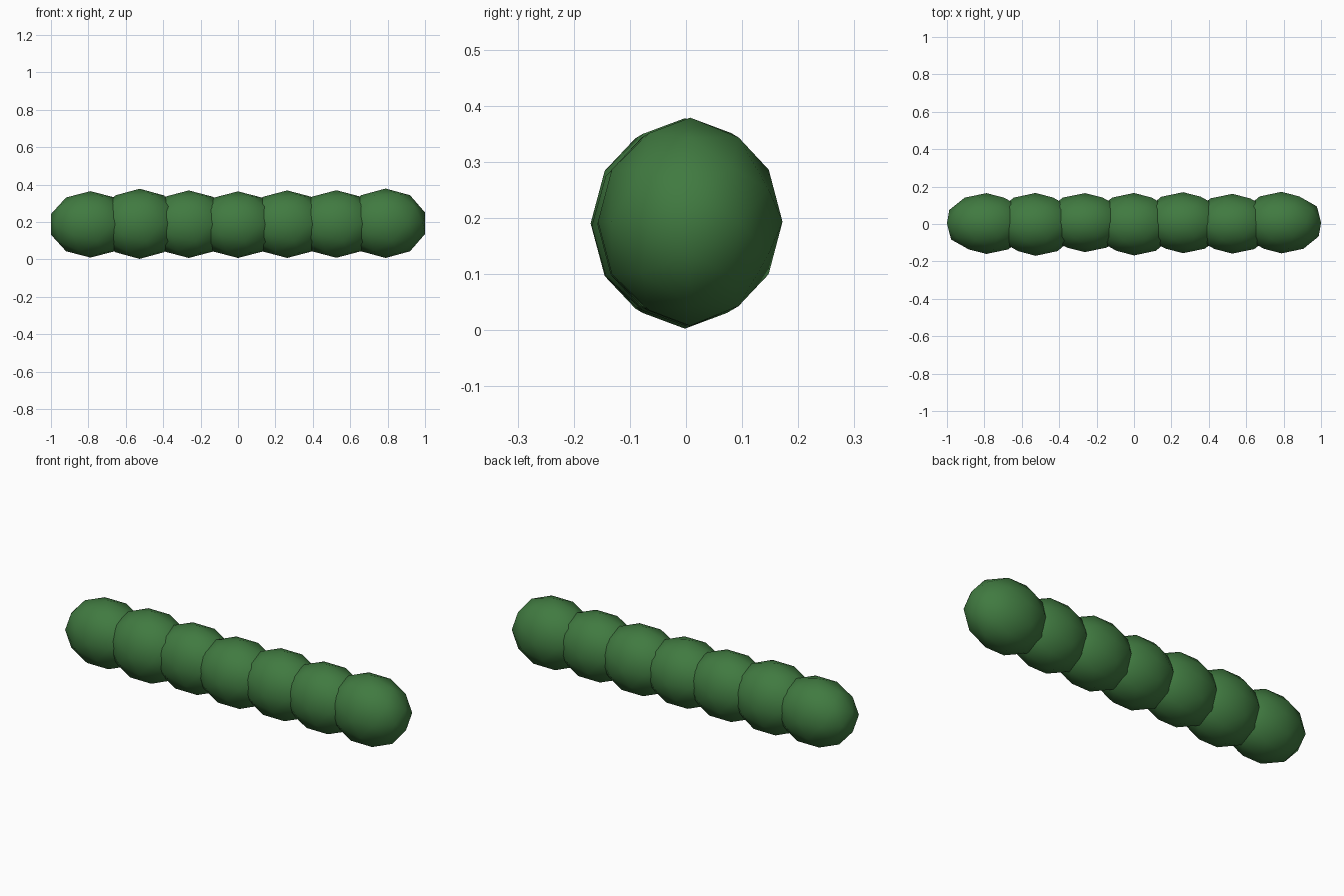
import bpy
import math
from mathutils import Matrix

cube = bpy.data.objects.get("Cube")
if cube:
    bpy.data.objects.remove(cube, do_unlink=True)

# Leaf green body colour
green = bpy.data.materials.new("leaf_green")
green.use_nodes = True
colour = (0.052, 0.195, 0.052, 1.0)
green.diffuse_color = colour
green.node_tree.nodes["Principled BSDF"].inputs["Base Color"].default_value = colour

SPACING = 0.263
LENGTH_RADIUS = 0.222


def body_segment(index, front, back, bottom, top):
    """One smooth low-poly ellipsoid filling the given depth and height."""
    bpy.ops.mesh.primitive_ico_sphere_add(subdivisions=2, radius=1)
    segment = bpy.context.object
    segment.name = f"body_segment_{index + 1}"
    size = (LENGTH_RADIUS, (back - front) / 2, (top - bottom) / 2)
    # Poles point front and back, then the ball is stretched along the row
    segment.data.transform(Matrix.Diagonal((*size, 1)) @ Matrix.Rotation(math.pi / 2, 4, "X"))
    segment.location = ((index - 3) * SPACING, (front + back) / 2, (bottom + top) / 2)
    segment.data.materials.append(green)
    bpy.ops.object.shade_smooth()


# Front, back, bottom and top limits of each segment, from right to left
limits = [
    (-0.160, 0.165, 0.010, 0.365),
    (-0.170, 0.166, 0.003, 0.378),
    (-0.150, 0.165, 0.008, 0.369),
    (-0.168, 0.166, 0.008, 0.364),
    (-0.156, 0.170, 0.008, 0.369),
    (-0.158, 0.161, 0.009, 0.370),
    (-0.157, 0.172, 0.008, 0.379),
]
for i, limit in enumerate(limits):
    body_segment(i, *limit)
